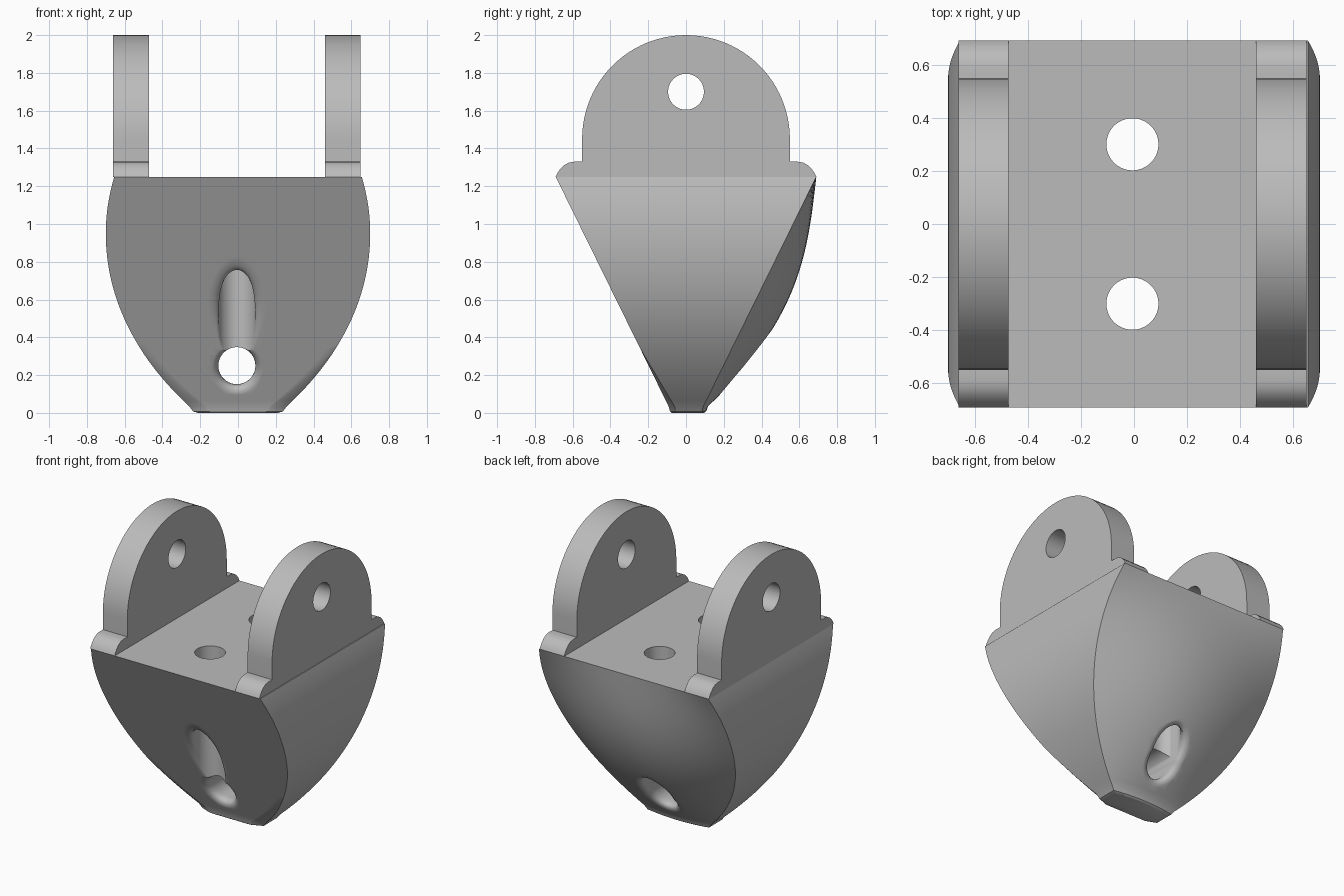
import bpy, bmesh, math
from mathutils import Vector

cube = bpy.data.objects.get("Cube")
if cube:
    bpy.data.objects.remove(cube, do_unlink=True)

TOP = 1.25        # height of the flat deck
CX = -0.006       # slight sideways offset of the machined features
R = 0.098         # cord hole radius
FILLET = 0.05     # rounding at the hole mouths

gray = bpy.data.materials.new("plain gray")
gray.use_nodes = True
color = (0.5, 0.5, 0.5, 1)
gray.diffuse_color = color
gray.node_tree.nodes["Principled BSDF"].inputs["Base Color"].default_value = color


def make_object(name, bm):
    bmesh.ops.recalc_face_normals(bm, faces=bm.faces)
    mesh = bpy.data.meshes.new(name)
    bm.to_mesh(mesh)
    bm.free()
    obj = bpy.data.objects.new(name, mesh)
    bpy.context.collection.objects.link(obj)
    mesh.materials.append(gray)
    return obj


def loft(name, rings):
    """Closed solid through rings with equal point counts."""
    bm = bmesh.new()
    loops = [[bm.verts.new(p) for p in ring] for ring in rings]
    n = len(loops[0])
    for a, b in zip(loops, loops[1:]):
        for i in range(n):
            j = (i + 1) % n
            bm.faces.new((a[i], a[j], b[j], b[i]))
    bm.faces.new(loops[0])
    bm.faces.new(loops[-1])
    bmesh.ops.remove_doubles(bm, verts=bm.verts, dist=0.0002)
    return make_object(name, bm)


def finish(obj, cutters, angle=32):
    bpy.ops.object.select_all(action='DESELECT')
    bpy.context.view_layer.objects.active = obj
    obj.select_set(True)
    for c in cutters:
        mod = obj.modifiers.new("cut", 'BOOLEAN')
        mod.operation = 'DIFFERENCE'
        mod.solver = 'EXACT'
        mod.object = c
        bpy.ops.object.modifier_apply(modifier=mod.name)
    for c in cutters:
        bpy.data.objects.remove(c, do_unlink=True)
    bpy.ops.object.shade_smooth_by_angle(angle=math.radians(angle))


# Body surfaces: flat sloping front, curved sides, bulging back
def half_width(z):
    if z > 0.95:
        return 0.70 - 0.5 * (z - 0.95) ** 2
    u = (0.95 - z) / 0.95
    return 0.70 - 0.42 * u ** 2 - 0.06 * u ** 4


def front(z):
    return -0.075 - 0.492 * z


def back(x, z):
    z = min(max(z, 0), TOP)
    bulge = 0.172 * math.sin(math.pi * (z / TOP) ** 0.87)
    return -front(z) + bulge * (1 - (x / half_width(z)) ** 2)


def section(z, height, scale=1):
    w, f = half_width(z), front(z)
    c = 0.25 * max(0, 0.35 - z)
    n, m = 24, 12
    pts = [((w - c) * (2 * i / n - 1), f) for i in range(n + 1)]
    y0, y1 = f + 0.4 * c, back(w, z)
    right = [(w, y0 + (y1 - y0) * i / m) for i in range(m + 1)]
    rear = [(w * (1 - 2 * i / n), back(w * (1 - 2 * i / n), z)) for i in range(1, n)]
    left = [(-x, y) for x, y in reversed(right)]
    return [(x * scale, y * scale, height) for x, y in pts + right + rear + left]


LOW = 0.035
rings = [section(LOW, 0, 0.82), section(LOW, 0.008, 0.92)]
rings += [section(LOW + (TOP - LOW) * i / 40, LOW + (TOP - LOW) * i / 40) for i in range(41)]
body = loft("body", rings)


# Cord holes with rounded mouths, lofted along their axes
def surface_height(x, y):
    if y < 0:
        return (-y - 0.075) / 0.492
    lo, hi = 0, TOP
    for _ in range(30):
        mid = (lo + hi) / 2
        if back(x, mid) < y:
            lo = mid
        else:
            hi = mid
    return lo


ANGLES = [2 * math.pi * (i + 0.5) / 48 for i in range(48)]


def mouth(place, surface, inward):
    """Rings from the outer skin (t = 0) to the hole wall (t = 1)."""
    out = []
    for k in range(9):
        t = k / 8
        ring = []
        for ang in ANGLES:
            h = surface(R, ang)
            a = Vector((0.01, surface(R + 0.01, ang) - h)).normalized()
            phi = math.acos(max(-1, min(1, a.y * inward)))
            d = min(FILLET / math.tan(phi / 2), 0.24)
            p = Vector((R, h)) + a * d * (1 - t) ** 2 + Vector((0, inward * d)) * t ** 2
            ring.append(place(p.x, ang, p.y - inward * 0.002 * (1 - t)))
        out.append(ring)
    return out


def end_ring(place, radius, h):
    return [place(radius, ang, h) for ang in ANGLES]


def drop(ring, axis, h):
    return [tuple(h if i == axis else v for i, v in enumerate(p)) for p in ring]


cutters = []
for yc in (-0.3, 0.3):
    def upright(r, ang, h, yc=yc):
        return (CX + r * math.cos(ang), yc + r * math.sin(ang), h)

    def skin(r, ang):
        x, y, _ = upright(r, ang, 0)
        return surface_height(x, y)

    flare = mouth(upright, skin, 1)
    cutters.append(loft("upright_hole_cutter",
                        [drop(flare[0], 2, -0.2)] + flare + [end_ring(upright, R, 1.5)]))


def level(r, ang, h):
    return (CX + r * math.cos(ang), h, 0.25 + r * math.sin(ang))


def front_skin(r, ang):
    return front(level(r, ang, 0)[2])


def back_skin(r, ang):
    x, _, z = level(r, ang, 0)
    return back(x, z)


flare_front = mouth(level, front_skin, 1)
flare_back = mouth(level, back_skin, -1)[::-1]
cutters.append(loft("level_hole_cutter",
                    [drop(flare_front[0], 1, -1)] + flare_front + flare_back
                    + [drop(flare_back[-1], 1, 1)]))
finish(body, cutters)

# Upright lugs with a round top, shoulders and a pin hole
half = [(0.69, TOP), (0.682, 1.268), (0.667, 1.29), (0.645, 1.311), (0.62, 1.325),
        (0.59, 1.33), (0.55, 1.33)]
arc = [(0.55 * math.cos(math.pi * i / 48), 1.45 + 0.55 * math.sin(math.pi * i / 48))
       for i in range(49)]
outline = half + arc + [(-y, z) for y, z in reversed(half)]

for name, side in (("left_lug", 1), ("right_lug", -1)):
    xs = [CX + side * 0.466, CX + side * 0.655]
    lug = loft(name, [[(x, y, z) for y, z in outline] for x in xs])
    pin = loft("pin_hole_cutter",
               [[(x, 0.095 * math.cos(a), 1.70 + 0.095 * math.sin(a)) for a in ANGLES]
                for x in (xs[0] - side * 0.1, xs[1] + side * 0.1)])
    finish(lug, [pin])
